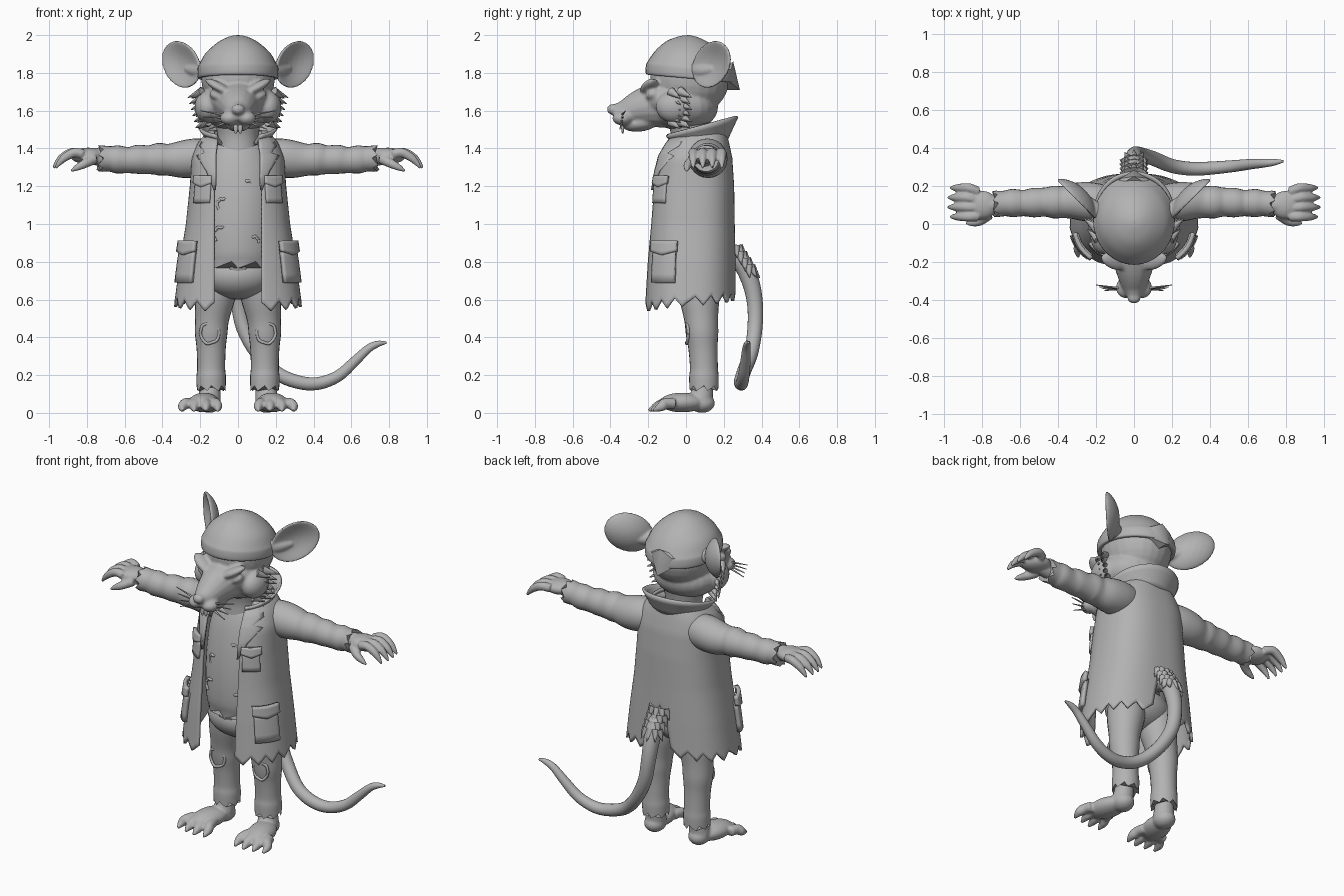
import bpy, bmesh, math
from math import sin, cos, pi, radians
from mathutils import Vector, Matrix, Euler

if "Cube" in bpy.data.objects:
    bpy.data.objects.remove(bpy.data.objects["Cube"])

clay = bpy.data.materials.new("clay grey")
clay.use_nodes = True
clay.diffuse_color = (0.45, 0.45, 0.45, 1)
clay.node_tree.nodes["Principled BSDF"].inputs["Base Color"].default_value = clay.diffuse_color


def part(name, bm, mirror=False, voxel=0, solid=0, angle=50):
    """Turn a bmesh into a finished object with its modifiers."""
    bmesh.ops.recalc_face_normals(bm, faces=bm.faces[:])
    mesh = bpy.data.meshes.new(name)
    bm.to_mesh(mesh)
    bm.free()
    mesh.materials.append(clay)
    mesh.shade_smooth()
    mesh.set_sharp_from_angle(angle=radians(angle))
    obj = bpy.data.objects.new(name, mesh)
    bpy.context.scene.collection.objects.link(obj)
    if voxel:
        remesh = obj.modifiers.new("blend", 'REMESH')
        remesh.mode = 'VOXEL'
        remesh.voxel_size = voxel
        remesh.use_smooth_shade = True
        soften = obj.modifiers.new("soften", 'SMOOTH')
        soften.factor = 0.5
        soften.iterations = 3
    if mirror:
        obj.modifiers.new("mirror", 'MIRROR')
    if solid:
        shell = obj.modifiers.new("thickness", 'SOLIDIFY')
        shell.thickness = solid
        shell.offset = 0
    return obj


def spline(points, steps=4):
    """Catmull-Rom resampling of vectors of any size."""
    pts = [Vector(p) for p in points]
    pts = [2 * pts[0] - pts[1]] + pts + [2 * pts[-1] - pts[-2]]
    out = []
    for a, b, c, d in zip(pts, pts[1:], pts[2:], pts[3:]):
        for k in range(steps):
            t = k / steps
            out.append(b + (c - a) * (t / 2) + (2 * a - 5 * b + 4 * c - d) * (t * t / 2)
                       + (3 * b - a - 3 * c + d) * (t ** 3 / 2))
    return out + [pts[-2]]


def grid(bm, rows, closed=False):
    rows = [[bm.verts.new(p) for p in row] for row in rows]
    for low, high in zip(rows, rows[1:]):
        n = len(low)
        for i in range(n if closed else n - 1):
            j = (i + 1) % n
            bm.faces.new((low[i], low[j], high[j], high[i]))
    if closed:
        bm.faces.new(rows[0][::-1])
        bm.faces.new(rows[-1])


def ball(bm, loc, size, rot=(0, 0, 0)):
    matrix = Matrix.LocRotScale(Vector(loc), Euler([radians(r) for r in rot]), Vector(size))
    return bmesh.ops.create_uvsphere(bm, u_segments=24, v_segments=16, radius=1, matrix=matrix)["verts"]


def tube(bm, points, sides=16, jag=0, steps=4):
    """Sweep a circle along (x, y, z, radius) points; jag tears the last ring."""
    pts = spline(points, steps)
    rows, side = [], None
    for i, p in enumerate(pts):
        along = (pts[min(i + 1, len(pts) - 1)] - pts[max(i - 1, 0)]).xyz.normalized()
        side = along.orthogonal() if side is None else side - along * side.dot(along)
        side.normalize()
        up = along.cross(side)
        row = []
        for k in range(sides):
            a = 2 * pi * k / sides
            tear = jag * (k % 3 - 1) if i == len(pts) - 1 else 0
            row.append(p.xyz + (side * cos(a) + up * sin(a)) * p.w + along * tear)
        rows.append(row)
    grid(bm, rows, closed=True)


def loft(bm, rings, sides=36, tilt=0, jag=0):
    """Stack ellipses given as (z, centre y, x radius, y radius)."""
    rows = []
    for i, (z, cy, rx, ry) in enumerate(spline(rings)):
        row = []
        for k in range(sides):
            a = 2 * pi * k / sides
            tear = jag * (k % 4 - 2) if i == 0 else 0
            row.append((rx * sin(a), cy - ry * cos(a), z - tilt * ry * (1 - cos(a)) + tear))
        rows.append(row)
    grid(bm, rows, closed=True)


def spike(bm, base, tip, radius):
    tube(bm, [(*base, radius), (*tip, 0.002)], sides=8, steps=1)


# Head with snout, brows and eyes blended together
bm = bmesh.new()
ball(bm, (0, .02, 1.77), (.195, .21, .2))
ball(bm, (0, -.01, 1.62), (.2, .18, .13))
ball(bm, (0, -.08, 1.66), (.17, .16, .11))
tube(bm, [(0, -.1, 1.64, .135), (0, -.22, 1.62, .105), (0, -.32, 1.595, .07), (0, -.38, 1.595, .04)])
ball(bm, (0, -.24, 1.535), (.07, .1, .045), (8, 0, 0))
ball(bm, (0, -.39, 1.607), (.035, .028, .028))
for s in (-1, 1):
    ball(bm, (s * .1, -.195, 1.725), (.085, .045, .024), (0, -s * 28, s * 18))
    ball(bm, (s * .11, -.175, 1.68), (.045, .038, .026), (0, -s * 20, s * 20))
    ball(bm, (s * .045, -.335, 1.56), (.05, .055, .038))
    ball(bm, (s * .16, -.06, 1.62), (.07, .1, .085))
part("head", bm, voxel=.009)

# Cheek fur, whiskers and front teeth
bm = bmesh.new()
for i in range(6):
    z = 1.7 - i * .032
    spike(bm, (.19 - i * .006, -.03, z), (.265 - i * .008, .03 - .01 * (i % 2), z - .03), .028)
    spike(bm, (.19 - i * .006, -.08, z), (.245 - i * .008, -.03, z - .035), .025)
part("cheek_fur", bm, mirror=True)
bm = bmesh.new()
for i in range(4):
    spike(bm, (.06, -.34, 1.575 - i * .012), (.2 - i * .015, -.32 - i * .01, 1.6 - i * .033), .007)
part("whiskers", bm, mirror=True)
bm = bmesh.new()
ball(bm, (.012, -.335, 1.51), (.012, .008, .032))
part("front_teeth", bm, mirror=True)

# Cupped ears
bm = bmesh.new()
turn = Matrix.Rotation(radians(45), 3, 'Z')
for v in ball(bm, (0, 0, 0), (.14, .02, .125)):
    x, y, z = v.co
    spread = (x / .14) ** 2 + (z / .125) ** 2
    local = Vector((x + .25 * z, y * (1 + .4 * spread) + .02 - .045 * spread, z))
    v.co = turn @ local + Vector((.285, .15, 1.845))
tube(bm, [(.15, .04, 1.82, .05), (.21, .085, 1.81, .04), (.27, .15, 1.82, .02)])
part("ears", bm, mirror=True, voxel=.007)

# Head scarf with a rolled band and a pointed tail
bm = bmesh.new()
loft(bm, [(1.79, .02, .19, .205), (1.795, .02, .212, .232), (1.84, .02, .214, .232),
          (1.865, .02, .204, .22), (1.92, .02, .172, .18), (1.97, .02, .11, .12),
          (1.995, .02, .05, .05), (2, .02, .004, .004)], tilt=.09)
part("head_scarf", bm)
bm = bmesh.new()
for p in ((-.14, .17, 1.8), (.14, .17, 1.8), (0, .285, 1.71), (0, .25, 1.86), (0, .17, 1.71),
          (.07, .24, 1.82), (-.07, .24, 1.82)):
    bm.verts.new(p)
bmesh.ops.convex_hull(bm, input=bm.verts[:])
part("scarf_tail", bm)

# Neck and shirt
bm = bmesh.new()
loft(bm, [(1.25, .02, .12, .11), (1.38, .02, .11, .1), (1.48, .02, .11, .1), (1.6, .01, .14, .13)])
part("neck", bm)
bm = bmesh.new()
loft(bm, [(.79, .02, .19, .16), (.86, .01, .195, .165), (1, .01, .2, .165), (1.15, .02, .2, .16),
          (1.3, .04, .19, .15), (1.4, .05, .15, .125), (1.43, .05, .11, .1)], jag=.012)
part("shirt", bm)

# Torn holes in the shirt and at the knees
def tear_ring(bm, x, y, z, wide, tall, arc=2 * pi):
    tube(bm, [(x + wide * cos(arc * k / 10), y + .012 * abs(cos(arc * k / 10)),
               z + tall * sin(arc * k / 10) + .006 * (k % 2), .008) for k in range(11)], sides=8)

bm = bmesh.new()
for x, z, size in ((.03, .97, .045), (-.09, .94, .04), (.08, .9, .03), (-.08, 1.1, .03), (.05, 1.2, .025)):
    tear_ring(bm, x, -.14 + max(0, z - 1) * .1, z, size, size, 4)
part("shirt_tears", bm)
bm = bmesh.new()
tear_ring(bm, .15, .0, .42, .05, .055)
part("knee_tears", bm, mirror=True)

# Trousers
bm = bmesh.new()
ball(bm, (0, .03, .73), (.2, .165, .13))
tube(bm, [(0, -.04, .78, .1), (0, -.03, .7, .08), (0, .01, .64, .05)])
part("trouser_seat", bm)
bm = bmesh.new()
tube(bm, [(.095, .06, .74, .11), (.12, .07, .62, .107), (.137, .08, .5, .09), (.142, .085, .42, .086),
          (.142, .09, .34, .077), (.142, .095, .24, .074), (.142, .095, .19, .078), (.142, .095, .13, .077)],
     sides=24, jag=.014)
part("trouser_legs", bm, mirror=True)

# Bare feet with clawed toes
bm = bmesh.new()
tube(bm, [(.142, .095, .22, .055), (.147, .09, .14, .055), (.152, .08, .07, .062)])
ball(bm, (.152, .085, .052), (.062, .068, .052))
ball(bm, (.18, -.02, .055), (.078, .125, .052), (0, 0, 14))
for i in range(4):
    base, tip = .13 + .043 * i, .108 + .062 * i
    reach = -.155 + .012 * abs(i - 1)
    tube(bm, [(base, -.06, .05, .03), ((base + tip) / 2, -.11, .05, .029), (tip, reach, .033, .026),
              (tip, reach - .045, .012, .007)])
part("feet", bm, mirror=True, voxel=.008)

# Tail with fur at its root
bm = bmesh.new()
tube(bm, [(0, .2, .84, .055), (0, .29, .8, .052), (0, .34, .7, .047), (.005, .365, .58, .042),
          (.03, .365, .45, .04), (.1, .345, .32, .038), (.2, .305, .215, .037), (.31, .29, .165, .036),
          (.42, .295, .155, .034), (.53, .305, .195, .031), (.62, .315, .275, .027), (.69, .32, .34, .022),
          (.74, .325, .365, .017), (.785, .33, .372, .006)], sides=18)
part("tail", bm)
bm = bmesh.new()
for i in range(4):
    for a in range(-80, 81, 40):
        dx, dy = sin(radians(a)), cos(radians(a))
        y, z = .26 + .022 * i, .88 - .035 * i
        spike(bm, (dx * .045, y + dy * .02, z), (dx * .075, y + dy * .065, z - .06), .024)
part("tail_fur", bm)

# Coat surface: interpolated cross-sections, angle 0 at the front
SECTIONS = [(.5, .34, .02, .24), (.8, .3, .025, .23), (1, .268, .03, .22), (1.2, .247, .035, .212),
            (1.35, .237, .045, .192), (1.43, .205, .06, .16), (1.49, .15, .07, .135)]
TOP = SECTIONS[-1][0]


def section(z):
    for low, high in zip(SECTIONS, SECTIONS[1:]):
        if z <= high[0]:
            return Vector(low).lerp(Vector(high), (z - low[0]) / (high[0] - low[0]))
    return Vector(SECTIONS[-1])


def coat_angle(x, z):
    return math.asin(min(1, max(0, x) / section(z)[1]) ** 1.25)


def coat_point(a, z, out=0):
    _, rx, cy, ry = section(z)
    c = cos(a)
    return ((rx + out) * abs(sin(a)) ** .8, cy - math.copysign(abs(c) ** .8, c) * (ry + out), z)


# Coat shell with open front, ragged hem and a split for the tail
bm = bmesh.new()
rows, COLS, ROWS = [], 48, 36
for r in range(ROWS + 1):
    row = []
    for i in range(COLS + 1):
        hem = .535 + .06 * i / COLS + .05 * abs(i % 6 - 3) / 3
        z = hem + (TOP - hem) * r / ROWS
        start = coat_angle(.125, z)
        split = .085 * math.sqrt(max(0, .88 - z) / .3)
        end = pi - coat_angle(split, z)
        row.append(coat_point(start + (end - start) * i / COLS, z))
    rows.append(row)
grid(bm, rows)
part("coat", bm, mirror=True, solid=.016)

# Collar standing up around the neck
bm = bmesh.new()
rows = []
for k in range(5):
    t, row = k / 4, []
    for i in range(25):
        a = radians(35) + (pi - radians(35)) * i / 24
        back = (1 - cos(a)) / 2
        spread = .15 + .055 * t
        row.append((spread * sin(a), .065 - spread * cos(a), 1.42 + .03 * back + t * (.04 + .08 * back)))
    rows.append(row)
grid(bm, rows)
part("coat_collar", bm, mirror=True, solid=.016)

# Lapels as notched strips lying on the coat front
bm = bmesh.new()
rows = []
for z, inner, outer in ((1.18, .118, .125), (1.28, .115, .165), (1.36, .115, .215), (1.375, .115, .175),
                        (1.41, .11, .2), (1.47, .105, .165)):
    row = []
    for k in range(6):
        x = inner + (outer - inner) * k / 5
        row.append((x, coat_point(coat_angle(x, z), z)[1] - .014, z))
    rows.append(row)
grid(bm, rows)
part("lapels", bm, mirror=True, solid=.014)


# Pockets and flaps curved to the coat
def pocket(name, left, right, bottom, top, out, point=0):
    bm = bmesh.new()
    rows = []
    for k in range(5):
        row = []
        for i in range(11):
            drop = point * (1 - abs(i - 5) / 5) * (1 - k / 4)
            a = radians(left + (right - left) * i / 10)
            row.append(coat_point(a, bottom + (top - bottom) * k / 4 - drop, out))
        rows.append(row)
    grid(bm, rows)
    part(name, bm, mirror=True, solid=.022)

pocket("chest_pocket", 29, 56, 1.11, 1.22, .009)
pocket("chest_pocket_flap", 27, 58, 1.215, 1.255, .018, .02)
pocket("hip_pocket", 42, 76, .69, .87, .02)
pocket("hip_pocket_flap", 40, 78, .855, .91, .032, .02)

# Sleeves
bm = bmesh.new()
tube(bm, [(.13, .11, 1.36, .09), (.22, .115, 1.35, .103), (.3, .12, 1.342, .098), (.37, .115, 1.34, .084),
          (.42, .115, 1.343, .086), (.47, .115, 1.34, .076), (.53, .112, 1.342, .077), (.58, .11, 1.338, .069),
          (.64, .11, 1.342, .074), (.68, .108, 1.345, .067), (.73, .105, 1.347, .07)], sides=24, jag=.014)
part("sleeves", bm, mirror=True)

# Hands with curled, clawed fingers
bm = bmesh.new()
tube(bm, [(.66, .105, 1.345, .05), (.74, .1, 1.355, .047), (.8, .1, 1.365, .04)])
ball(bm, (.8, .1, 1.362), (.085, .075, .042), (0, 4, 0))
for i in range(4):
    y, short = .04 + .043 * i, .012 * abs(i - 1.5)
    fan = .05 + .0385 * i + .012 * (i - 1)
    tube(bm, [(.82, y, 1.37, .026), (.885 - short, fan, 1.378, .025), (.935 - short, fan, 1.352, .022),
              (.965 - short, fan, 1.322, .015), (.985 - short, fan, 1.295, .006)])
tube(bm, [(.76, .05, 1.345, .028), (.81, .015, 1.32, .024), (.85, .005, 1.3, .018), (.885, .005, 1.28, .006)])
part("hands", bm, mirror=True, voxel=.007)
